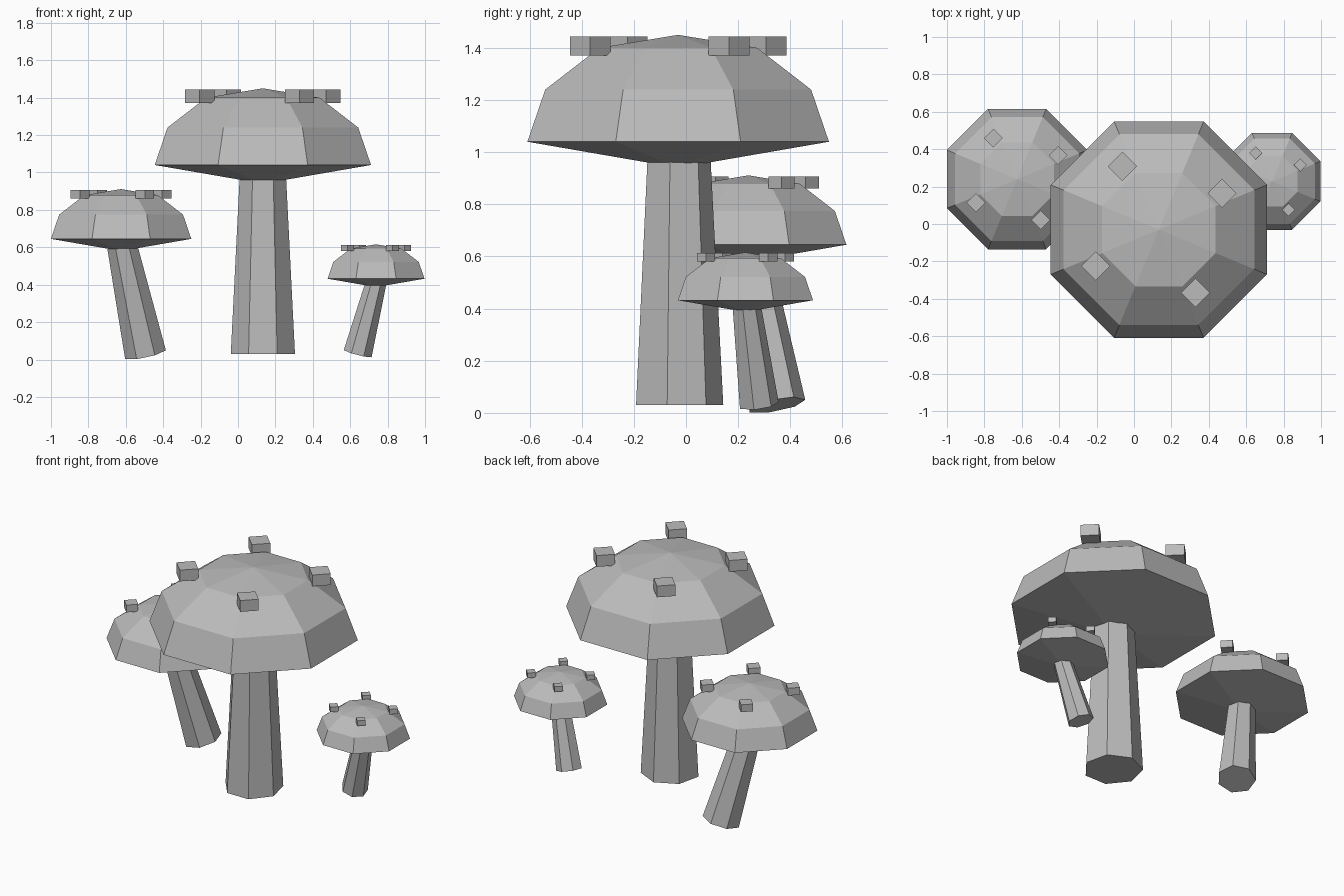
import bpy, bmesh, math
from mathutils import Vector, Matrix

old = bpy.data.objects.get("Cube")
if old:
    bpy.data.objects.remove(old)


def material(name, value):
    m = bpy.data.materials.new(name)
    m.use_nodes = True
    m.diffuse_color = (value, value, value, 1)
    m.node_tree.nodes["Principled BSDF"].inputs["Base Color"].default_value = (value, value, value, 1)
    return m


GREY = material("mushroom grey", 0.5)


def finish(bm, name):
    bmesh.ops.recalc_face_normals(bm, faces=bm.faces)
    me = bpy.data.meshes.new(name)
    bm.to_mesh(me)
    bm.free()
    me.materials.append(GREY)
    ob = bpy.data.objects.new(name, me)
    bpy.context.collection.objects.link(ob)
    return ob


def ring(bm, sides, radius, z, start):
    step = math.tau / sides
    return [bm.verts.new((radius * math.cos(start + i * step), radius * math.sin(start + i * step), z))
            for i in range(sides)]


def bridge(bm, a, b):
    for i in range(len(a)):
        j = (i + 1) % len(a)
        bm.faces.new((a[i], a[j], b[j], b[i]))


def fan(bm, loop, tip):
    for i in range(len(loop)):
        bm.faces.new((loop[i], loop[(i + 1) % len(loop)], tip))


# Faceted cap: shallow cone beneath, two stepped bands and a low peak
def cap(name, centre, s):
    bm = bmesh.new()
    loops = [ring(bm, 8, r, z, math.pi / 8) for r, z in ((0.626, 0), (0.552, 0.2), (0.328, 0.36))]
    for a, b in zip(loops, loops[1:]):
        bridge(bm, a, b)
    fan(bm, loops[-1], bm.verts.new((0, 0, 0.41)))
    fan(bm, loops[0], bm.verts.new((0, 0, -0.1)))
    bm.transform(Matrix.Translation(centre) @ Matrix.Scale(s, 4))
    finish(bm, name)


# Four square studs around the cap
def spots(name, centre, s):
    for i in range(4):
        a = math.radians(30 + 90 * i)
        bm = bmesh.new()
        bmesh.ops.create_cube(bm, size=1)
        bm.transform(Matrix.Translation(centre) @ Matrix.Scale(s, 4)
                     @ Matrix.Translation((0.39 * math.cos(a), 0.39 * math.sin(a), 0.368))
                     @ Matrix.Rotation(math.pi / 4, 4, "Z") @ Matrix.Diagonal((0.11, 0.11, 0.073, 1)))
        finish(bm, f"{name}_{i + 1}")


# Tapered seven-sided stem from foot to the underside of the cap
def stem(name, foot, top, s):
    foot, top = Vector(foot), Vector(top)
    axis = top - foot
    bm = bmesh.new()
    low = ring(bm, 7, 0.176 * s, 0, math.pi / 2)
    high = ring(bm, 7, 0.127 * s, axis.length, math.pi / 2)
    bridge(bm, low, high)
    bm.faces.new(low)
    bm.faces.new(high)
    turn = Vector((0, 0, 1)).rotation_difference(axis).to_matrix().to_4x4()
    bm.transform(Matrix.Translation(foot) @ turn)
    finish(bm, name)


# name, cap rim centre, scale, stem foot, stem top
MUSHROOMS = (
    ("large", (0.133, -0.03, 1.04), 1.0, (0.133, -0.033, 0.03), (0.133, -0.033, 0.98)),
    ("medium", (-0.625, 0.24, 0.645), 0.649, (-0.495, 0.345, 0.03), (-0.62, 0.24, 0.61)),
    ("small", (0.738, 0.228, 0.432), 0.448, (0.64, 0.277, 0.033), (0.738, 0.23, 0.41)),
)
for label, rim, s, foot, top in MUSHROOMS:
    cap(label + "_cap", rim, s)
    spots(label + "_spot", rim, s)
    stem(label + "_stem", foot, top, s)
